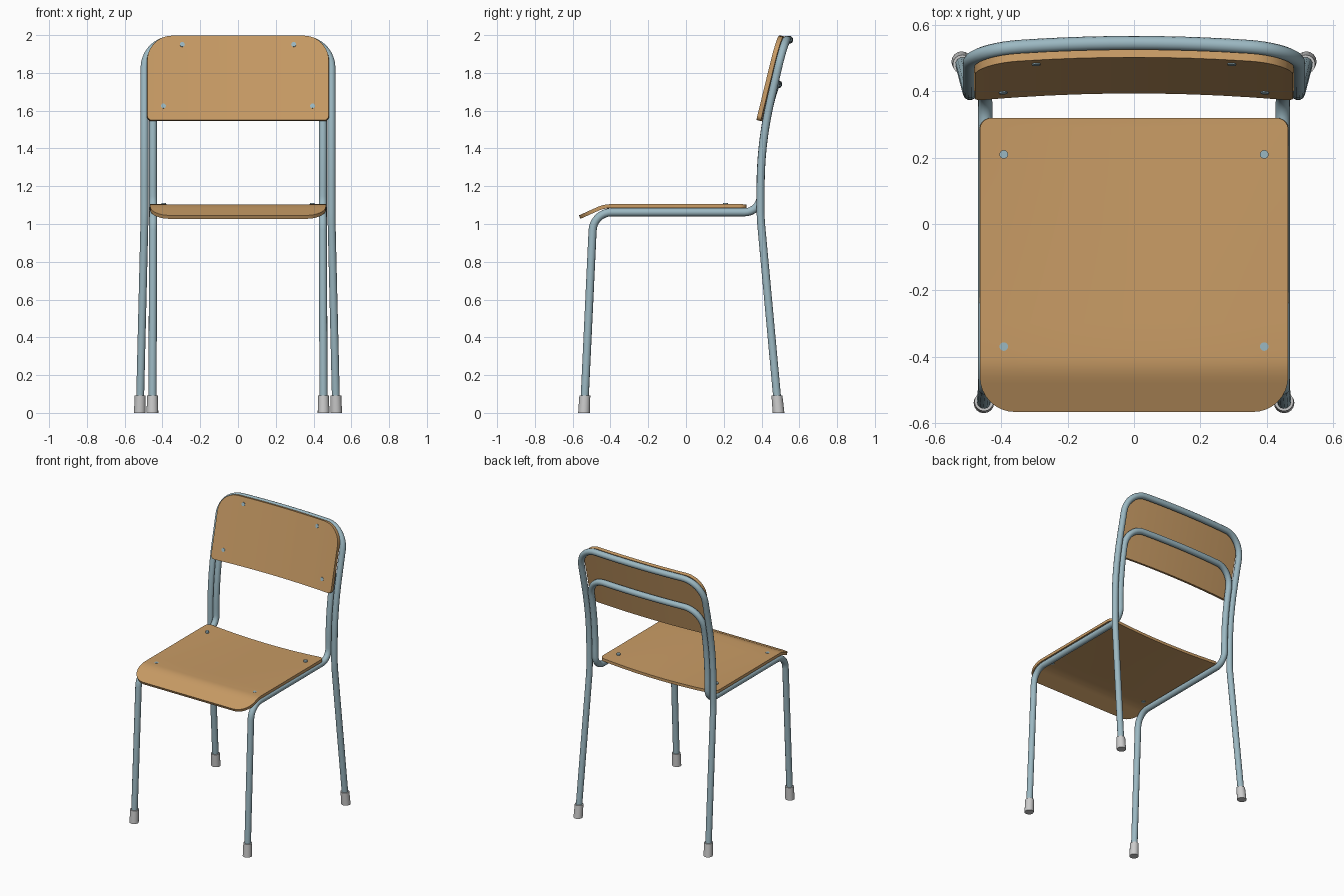
import bpy, bmesh
from math import sin, cos, tan, pi, sqrt, radians
from mathutils import Vector as V

if "Cube" in bpy.data.objects:
    bpy.data.objects.remove(bpy.data.objects["Cube"])


def material(name, rgb):
    m = bpy.data.materials.new(name)
    m.diffuse_color = (*rgb, 1)
    m.use_nodes = True
    m.node_tree.nodes["Principled BSDF"].inputs["Base Color"].default_value = m.diffuse_color
    return m


WOOD = material("wood", (0.58, 0.33, 0.13))
STEEL = material("painted_steel", (0.33, 0.48, 0.54))


def finish(name, data, mat=None, thickness=0):
    """Link the object, thicken it, turn it into a mesh and smooth it."""
    ob = bpy.data.objects.new(name, data)
    bpy.context.collection.objects.link(ob)
    if mat:
        data.materials.append(mat)
    if thickness:
        s = ob.modifiers.new("thickness", 'SOLIDIFY')
        s.thickness, s.offset, s.use_even_offset = thickness, -1, True
    bpy.ops.object.select_all(action='DESELECT')
    ob.select_set(True)
    bpy.context.view_layer.objects.active = ob
    bpy.ops.object.convert(target='MESH')
    bpy.ops.object.shade_smooth_by_angle(angle=radians(35))
    return ob


def fillet(a, p, b, r, n=8):
    """Arc points rounding the corner p between a and b."""
    d1, d2 = (p - a).normalized(), (b - p).normalized()
    ang = d1.angle(d2)
    t = r * tan(ang / 2)
    out = (d1 - d2).normalized()          # from arc centre towards the corner
    side = (d1 + d2).normalized()
    c = p - out * (r / cos(ang / 2))
    steps = [ang * (i / n - 0.5) for i in range(n + 1)]
    return [c + (out * cos(k) + side * sin(k)) * r for k in steps]


def post_y(z):
    """Backward sweep of the upright tubes."""
    if z < 1.2:
        return 0.395
    if z < 1.65:
        return 0.395 + 0.23 / 0.9 * (z - 1.2) ** 2
    return 0.4468 + 0.23 * (z - 1.65)


def hoop(x, top, r):
    """Half of the upper hoop: upright, rounded corner, bowed cross bar."""
    z0 = 1.2
    xz = [(x, z0 + (top - r - z0) * i / 8) for i in range(8)]
    xz += [(x - r + r * cos(a), top - r + r * sin(a))
           for a in (pi / 2 * i / 10 for i in range(11))]
    xz += [((x - r) * (1 - i / 5), top) for i in range(1, 6)]
    return [V((px, post_y(pz) + 0.1 * (x * x - px * px), pz)) for px, pz in xz]


def tube(name, half, radius=0.0215):
    pts = half + [V((-p.x, p.y, p.z)) for p in reversed(half[:-1])]
    cu = bpy.data.curves.new(name, 'CURVE')
    cu.dimensions = '3D'
    cu.bevel_depth, cu.bevel_resolution, cu.use_fill_caps = radius, 4, True
    sp = cu.splines.new('POLY')
    sp.points.add(len(pts) - 1)
    for q, p in zip(sp.points, pts):
        q.co = (*p, 1)
    return finish(name, cu, STEEL)


def sheet(name, rows, thickness):
    """Thickened grid surface from rows of points."""
    bm = bmesh.new()
    vs = [[bm.verts.new(p) for p in row] for row in rows]
    for r0, r1 in zip(vs, vs[1:]):
        for i in range(len(r0) - 1):
            bm.faces.new((r0[i], r0[i + 1], r1[i + 1], r1[i]))
    me = bpy.data.meshes.new(name)
    bm.to_mesh(me)
    bm.free()
    return finish(name, me, WOOD, thickness)


def cone(name, loc, r1, r2, h, axis=(0, 0, 1), lean=None, mat=None):
    """Capped cylinder standing on loc, turned to axis or sheared by lean."""
    bm = bmesh.new()
    bmesh.ops.create_cone(bm, cap_ends=True, segments=16, radius1=r1, radius2=r2, depth=h)
    rot = V((0, 0, 1)).rotation_difference(V(axis))
    for v in bm.verts:
        v.co.z += h / 2
        if lean:
            v.co += V((lean.x, lean.y, 0)) * v.co.z
        v.co = rot @ v.co + V(loc)
    me = bpy.data.meshes.new(name)
    bm.to_mesh(me)
    bm.free()
    return finish(name, me, mat)


# Outer tube: rear legs and back hoop
rear_foot, knee = V((0.52, 0.49, 0)), V((0.495, 0.395, 1.03))
rear_lean = (knee - rear_foot) / knee.z
upper = hoop(0.495, 1.975, 0.15)
tube("rear_leg_and_back_tube",
     [rear_foot + rear_lean * 0.03] + fillet(rear_foot, knee, upper[0], 0.8) + upper)

# Inner tube: front legs, seat rails and lower back hoop
front_foot, a, b = V((0.453, -0.54, 0)), V((0.449, -0.49, 1.062)), V((0.449, 0.395, 1.062))
front_lean = (a - front_foot) / a.z
upper = hoop(0.45, 1.74, 0.13)
tube("front_leg_and_seat_tube",
     [front_foot + front_lean * 0.03] + fillet(front_foot, a, b, 0.1)
     + fillet(a, b, upper[0], 0.085) + upper)

# Foot caps
for name, p, lean in (("rear_foot", rear_foot, rear_lean), ("front_foot", front_foot, front_lean)):
    for s in (1, -1):
        cone(name, (s * p.x, p.y, 0), 0.031, 0.029, 0.092, lean=V((s * lean.x, lean.y, 0)))


# Seat: dished towards the rear, with a drooping front lip
def seat_z(x, y):
    drop = 0
    if y < -0.40:
        e = min(-0.40 - y, 0.07)
        drop = 0.45 / 0.14 * e * e + 0.45 * max(0, -0.47 - y)
    dish = 0.02 * min(1, max(0, (y + 0.45) / 0.75)) * (1 - (x / 0.465) ** 2)
    return 1.105 - drop - dish


def corner(d, r):
    """Inset of a rounded corner at distance d from its edge."""
    return r - sqrt(max(0, r * r - (r - d) ** 2)) if d < r else 0


Y0, Y1, RF, RB = -0.567, 0.32, 0.105, 0.035
arc = [1 - cos(pi / 2 * i / 8) for i in range(9)]
ys = [Y0 + RF * k for k in arc]
ys += [-0.44, -0.42, -0.40, -0.3, -0.15, 0, 0.15] + [Y1 - RB * k for k in reversed(arc)]
rows = []
for y in ys:
    w = 0.465 - corner(y - Y0, RF) - corner(Y1 - y, RB)
    xs = [w * (i / 8 - 1) for i in range(17)]
    rows.append([V((x, y, seat_z(x, y))) for x in xs])
sheet("seat", rows, 0.02)


# Backrest: leaning panel bowed backwards in the middle
def back_y(x, z):
    return 0.394 + 0.244 * (z - 1.55) - 0.095 * x * x


W, RT, RL = 0.48, 0.13, 0.025
half = [W - RL * k for k in arc[:-1]] + [W - RT * k for k in arc[3:]] + [0.26, 0.17, 0.08]
half = sorted(set(half))
cols = []
for x in [-x for x in reversed(half)] + [0] + half:
    d = W - abs(x)
    lo, hi = 1.55 + corner(d, RL), 1.997 - corner(d, RT)
    zs = [hi + (lo - hi) * i / 4 for i in range(5)]
    cols.append([V((x, back_y(x, z), z)) for z in zs])
sheet("backrest", [list(reversed(c)) for c in reversed(cols)], 0.024)

# Bolt heads on the seat and backrest
for s in (1, -1):
    for y, top in ((0.21, 1.111), (-0.37, 1.1055)):
        cone("seat_bolt", (s * 0.393, y, top - 0.025), 0.013, 0.013, 0.025, mat=STEEL)
    for x, z in ((0.295, 1.95), (0.395, 1.625)):
        n = V((s * 0.19 * x, 1, -0.244)).normalized()
        p = V((s * x, back_y(x, z), z)) - n * 0.004
        cone("backrest_bolt", p, 0.013, 0.013, 0.022, axis=n, mat=STEEL)
